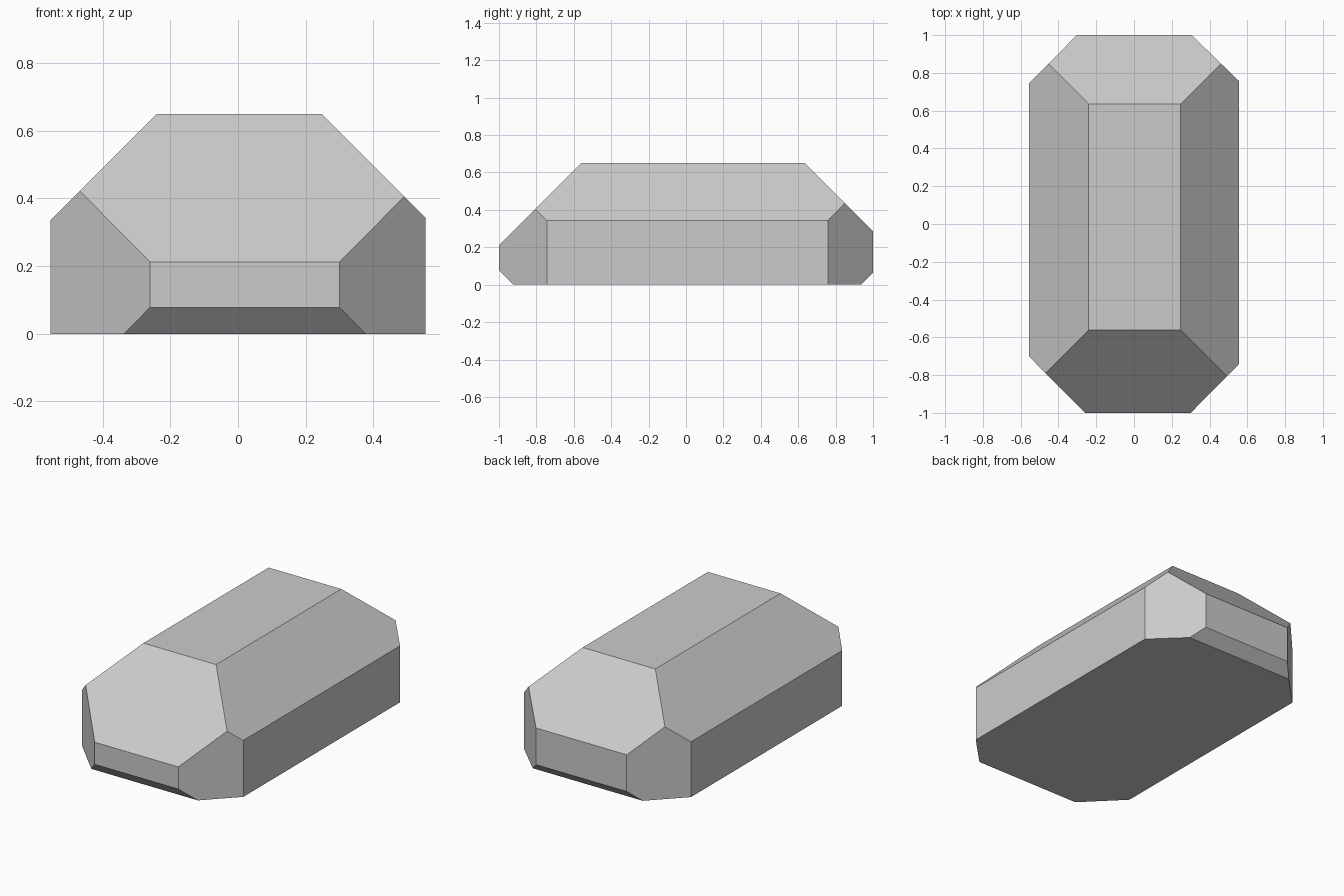
import bpy, bmesh
from mathutils import Vector

if "Cube" in bpy.data.objects:
    bpy.data.objects.remove(bpy.data.objects["Cube"])

W, L, H = 0.555, 1.0, 0.65   # half width, half length, height

bm = bmesh.new()
bmesh.ops.create_cube(bm, size=1)
for v in bm.verts:
    v.co = ((v.co.x * 2 * W), v.co.y * 2 * L, (v.co.z + 0.5) * H)


def slice_off(normal, point):
    """Cut away everything beyond a plane and cap the opening."""
    geom = bm.verts[:] + bm.edges[:] + bm.faces[:]
    cut = bmesh.ops.bisect_plane(bm, geom=geom, dist=1e-5, plane_co=Vector(point),
                                 plane_no=Vector(normal).normalized(), clear_outer=True)
    edges = [e for e in cut["geom_cut"] if isinstance(e, bmesh.types.BMEdge)]
    bmesh.ops.contextual_create(bm, geom=edges)


# long top slopes, left and right
slice_off((-1, 0, 1), (-0.24, 0, H))
slice_off((1, 0, 1), (0.247, 0, H))
# end slopes, front and back
slice_off((0, -1, 1), (0, -0.562, H))
slice_off((0, 1, 1), (0, 0.636, H))
# small lower chamfers, front and back
slice_off((0, -1, -1), (0, -L, 0.078))
slice_off((0, 1, -1), (0, L, 0.064))
# vertical corners: x on the end face, y on the side face
for sx, sy, x, y in ((-1, -1, 0.26, 0.702), (1, -1, 0.30, 0.742),
                     (1, 1, 0.305, 0.758), (-1, 1, 0.303, 0.745)):
    slice_off((sx * (L - y), sy * (W - x), 0), (sx * x, sy * L, 0))

bmesh.ops.recalc_face_normals(bm, faces=bm.faces[:])
mesh = bpy.data.meshes.new("faceted_block")
bm.to_mesh(mesh)
bm.free()
block = bpy.data.objects.new("faceted_block", mesh)
bpy.context.collection.objects.link(block)
